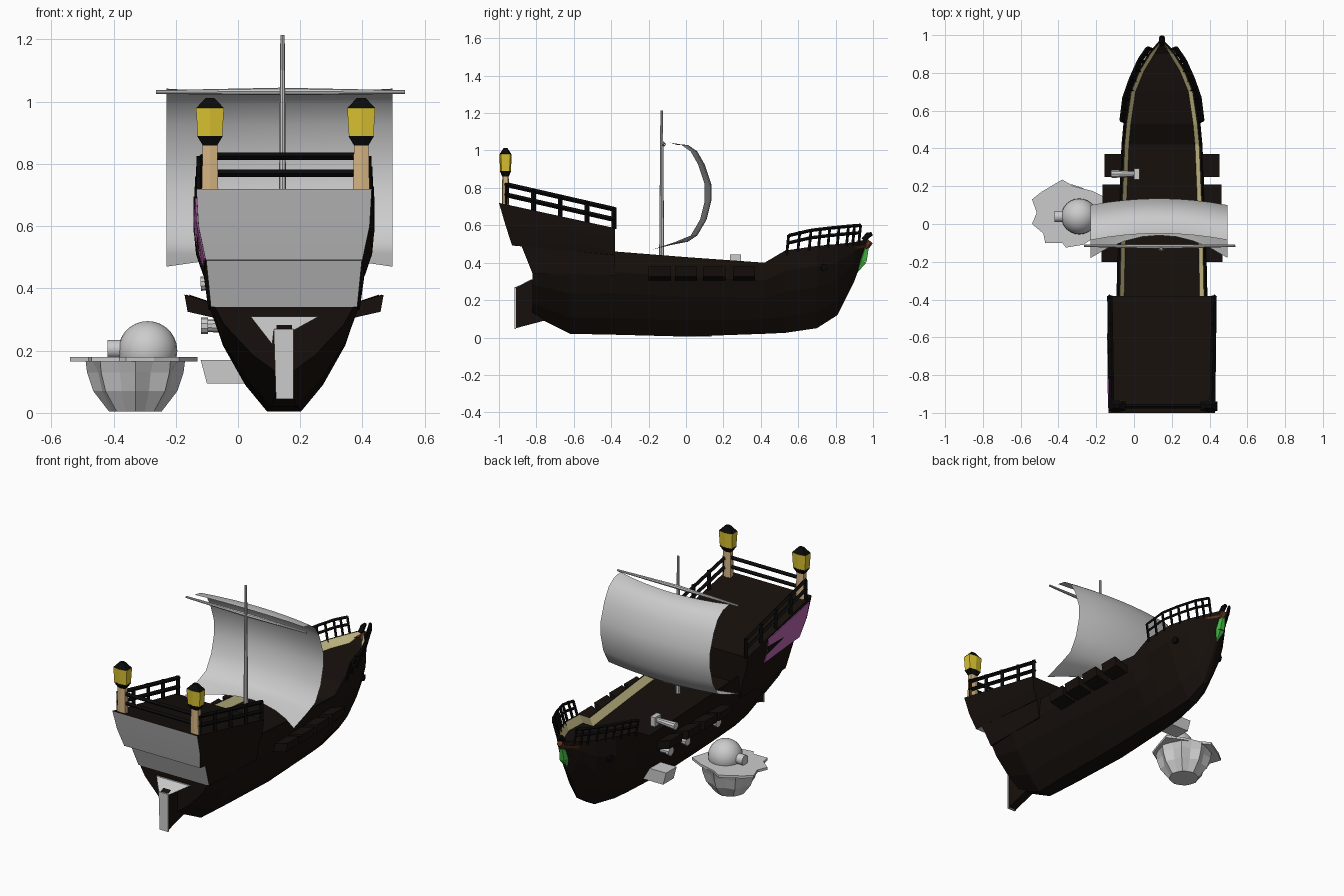
import bpy, bmesh, math
from mathutils import Vector

if "Cube" in bpy.data.objects:
    bpy.data.objects.remove(bpy.data.objects["Cube"])

CX = 0.148  # ship centreline


def mat(name, r, g, b):
    m = bpy.data.materials.new(name)
    m.diffuse_color = (r, g, b, 1)
    m.use_nodes = True
    m.node_tree.nodes["Principled BSDF"].inputs["Base Color"].default_value = m.diffuse_color
    return m


WOOD = mat("dark_wood", .008, .005, .0035)
BLACK = mat("black", .003, .003, .003)
CREAM = mat("cream", .75, .66, .32)
YELLOW = mat("yellow", .7, .54, .03)
TAN = mat("tan", .65, .45, .22)
PINK = mat("pink", .5, .13, .45)
GREEN = mat("green", .06, .5, .06)
BROWN = mat("brown", .1, .03, .01)
GREY = mat("grey", .8, .8, .8)


def finish(name, bm, mats=(), smooth=None):
    bmesh.ops.recalc_face_normals(bm, faces=bm.faces)
    me = bpy.data.meshes.new(name)
    bm.to_mesh(me)
    bm.free()
    for m in mats:
        me.materials.append(m)
    ob = bpy.data.objects.new(name, me)
    bpy.context.collection.objects.link(ob)
    if smooth:
        bpy.ops.object.select_all(action='DESELECT')
        ob.select_set(True)
        bpy.context.view_layer.objects.active = ob
        bpy.ops.object.shade_smooth_by_angle(angle=math.radians(smooth))
    return ob


def loft(bm, rings, seg_mat={}, caps=True):
    vs = [[bm.verts.new(p) for p in r] for r in rings]
    n = len(vs[0])
    for a, b in zip(vs, vs[1:]):
        for i in range(n):
            j = (i + 1) % n
            bm.faces.new((a[i], a[j], b[j], b[i])).material_index = seg_mat.get(i, 0)
    if caps:
        bm.faces.new(vs[0])
        bm.faces.new(vs[-1])


def bar(bm, p, q, r1, r2=None, n=4, idx=0):
    p, q = Vector(p), Vector(q)
    d = q - p
    m = d.to_track_quat('Z', 'Y').to_matrix().to_4x4()
    m.translation = (p + q) / 2
    r = bmesh.ops.create_cone(bm, cap_ends=True, segments=n, radius1=r1,
                              radius2=r1 if r2 is None else r2, depth=d.length, matrix=m)
    for f in {f for v in r['verts'] for f in v.link_faces}:
        f.material_index = idx


def box(bm, lo, hi):
    loft(bm, [[(lo[0], lo[1], z), (hi[0], lo[1], z), (hi[0], hi[1], z), (lo[0], hi[1], z)]
              for z in (lo[2], hi[2])])


# Hull: stations (y, keel z, top z, keel half width, top half width)
stations = [(-.82, .12, .45, .01, .225), (-.62, .02, .45, .04, .23), (-.38, .015, .46, .05, .23),
            (0, .005, .43, .055, .222), (.42, .02, .40, .05, .205), (.53, .025, .465, .045, .195),
            (.7, .05, .49, .03, .17), (.81, .12, .5, .012, .125), (.9, .3, .51, .008, .07),
            (.965, .49, .525, .004, .014)]
bm = bmesh.new()
rings = []
for y, zk, zt, wk, wt in stations:
    side = [(wk + (wt - wk) * f, zk + (zt - zk) * t)
            for f, t in ((0, 0), (.42, .2), (.85, .5), (1.06, .75), (1, 1))]
    side += [(max(wt - .008, .003), zt), (max(wt - .03, .002), zt - min(.045, (zt - zk) / 2))]
    rings.append([(CX + w, y, z) for w, z in side] + [(CX - w, y, z) for w, z in side[::-1]])
loft(bm, rings, {5: 1, 7: 1})
finish("hull", bm, (WOOD, CREAM))

# Stern castle: levels (back y, back z, front z, half width); aft faces grey
bm = bmesh.new()
rings = []
for yb, zb, zf, w in ((-.82, .34, .33, .235), (-.88, .49, .44, .25), (-.93, .492, .442, .252),
                      (-.965, .6, .51, .275), (-1, .72, .585, .282)):
    rings.append([(CX - w, yb, zb), (CX + w, yb, zb), (CX + w + .008, -.38, zf), (CX - w - .008, -.38, zf)])
loft(bm, rings, {0: 1})
finish("stern_castle", bm, (WOOD, GREY), smooth=30)

# Coloured panel on the port quarter
bm = bmesh.new()
loft(bm, [[(CX - .252 - o, -.92, .495), (CX - .276 - o, -.955, .61), (CX - .28 - o, -.975, .69),
           (CX - .285 - o, -.58, .62), (CX - .278 - o, -.58, .55), (CX - .257 - o, -.58, .47)] for o in (0, .006)])
finish("quarter_panel", bm, (PINK,))

# Rudder with pale aft edge and flared top
bm = bmesh.new()
loft(bm, [[(x, -.91, .05), (x, -.91, .27), (x, -.82, .31), (x, -.72, .1)] for x in (.123, .173)])
finish("rudder", bm, (WOOD,))
bm = bmesh.new()
loft(bm, [[(.122, y, .045), (.178, y, .045), (.178, y, .27), (.115, y, .27)] for y in (-.917, -.908)])
loft(bm, [[(.04, -.83 + o, .31), (.26, -.83 + o, .31), (.178, -.915 + o, .265), (.115, -.915 + o, .265),
           (.11, -.9 + o, .22)] for o in (0, .012)])
finish("rudder_edge", bm)

# Stern railing
bm = bmesh.new()
for s in (-1, 1):
    for k in (.05, .105):
        bar(bm, (CX + s * .265, -.97, .715 + k), (CX + s * .275, -.38, .58 + k), .013)
    for i in range(5):
        t = i / 4
        w = .268 + .01 * t
        p = Vector((CX + s * w, -.96 + .575 * t, .71 - .13 * t))
        bar(bm, p, p + Vector((0, 0, .115)), .013)
for z in (.77, .825):
    bar(bm, (CX - .26, -.965, z), (CX + .26, -.965, z), .012)
finish("stern_railing", bm, (BLACK,))

# Bow railing, leaning outward
bm = bmesh.new()
pts = [(.195, .54, .475), (.18, .66, .488), (.145, .76, .5), (.1, .86, .51), (.055, .925, .515)]
for s in (-1, 1):
    P = [Vector((CX + s * w, y, z)) for w, y, z in pts]

    def up(p, k):
        return p + Vector((s * .25 * k, .1 * k, k - .015 * (p.y < .55)))
    for k in (.045, .085):
        for a, b in zip(P, P[1:]):
            bar(bm, up(a, k), up(b, k), .009)
    for p in P + [(a + b) / 2 for a, b in zip(P, P[1:])]:
        bar(bm, up(p, -.02), up(p, .087), .008)
finish("bow_railing", bm, (BLACK,))

# Stern lanterns
for s in (-1, 1):
    x, y = CX + .005 + s * .243, -.965
    bm = bmesh.new()
    for z0, z1, r0, r1, i in ((.7, .86, .03, .026, 0), (.86, .89, .026, .046, 1), (.89, .98, .044, .05, 2),
                              (.98, 1.012, .049, .016, 1)):
        ring = [[(x + sx * r * k, y + sy * r * .66, z) for sx, sy, k in
                 ((-1, -.75, .9), (0, -1, 1), (1, -.75, .9), (1, .75, .9), (0, 1, 1), (-1, .75, .9))]
                for z, r in ((z0, r0), (z1, r1))]
        n0 = len(bm.faces)
        loft(bm, ring)
        bm.faces.ensure_lookup_table()
        for f in bm.faces[n0:]:
            f.material_index = i
    finish("lantern", bm, (TAN, BLACK, YELLOW))

# Mast and yard
bm = bmesh.new()
bar(bm, (.143, -.13, .38), (.143, -.13, 1.215), .014, .007, 8)
for s in (-1, 1):
    bar(bm, (.136, -.12, 1.033), (.136 + s * .4, -.115, 1.031), .012, .006, 8)
finish("mast_and_yard", bm, smooth=40)

# Billowing sail
prof = [(-.05, 1.03), (.01, 1.03), (.06, .995), (.1, .925), (.135, .82), (.135, .73), (.11, .63),
        (.06, .545), (.01, .512), (-.06, .5)]
bm = bmesh.new()
N = 8
grid = []
for k, (y, z) in enumerate(prof):
    row = []
    for i in range(N + 1):
        u = i / N * 2 - 1
        dy = .035 * u * u + (.085 * u * u if k == 9 else .03 * u * u if k == 8 else 0)
        dz = .03 * u * u if k == 9 else -.012 * u * u if k == 0 else 0
        row.append(bm.verts.new((.133 + .363 * u, y - dy, z - dz)))
    grid.append(row)
for a, b in zip(grid, grid[1:]):
    for i in range(N):
        bm.faces.new((a[i], a[i + 1], b[i + 1], b[i]))
finish("sail", bm, smooth=50)

# Gun port hoods on both sides, guns on the port side
bm = bmesh.new()
guns = bmesh.new()
for y, o in ((-.14, .32), (.0, .32), (.15, .315), (.31, .305)):
    for s in (-1, 1):
        loft(bm, [[(CX + s * w, yy, z) for w, z in ((o, .38), (o - .01, .325), (.2, .3), (.2, .345))]
                  for yy in (y - .06, y + .06)])
    if y:
        bar(guns, (CX - .15, y, .28), (CX - .25, y, .28), .024, .02, 10)
        bar(guns, (CX - .245, y, .28), (CX - .267, y, .28), .026, .026, 10)
finish("gun_port_hoods", bm, (WOOD,))
# deck gun with breech block, and the loose carriage
bar(guns, (.03, .265, .42), (-.12, .265, .415), .014, .023, 10)
box(guns, (.0, .235, .39), (.03, .295, .445))
loft(guns, [[(-.12, y, .17), (-.1, y, .095), (.05, y, .095), (.05, y, .17)] for y in (.26, .36)])
finish("guns", guns, smooth=35)

# Hawse rings
for s in (-1, 1):
    bm = bmesh.new()
    bar(bm, (CX + s * .13, .73, .375), (CX + s * .172, .74, .375), .02, .02, 8)
    finish("hawse_ring", bm, (BLACK,))

# Figurehead: green body, brown arms and head, dark curl
bm = bmesh.new()
bar(bm, (CX, .915, .35), (CX, .945, .41), .004, .026, 5)
bar(bm, (CX, .945, .41), (CX, .965, .485), .026, .016, 5)
for s in (-1, 1):
    bar(bm, (CX, .965, .495), (CX + s * .07, .9, .48), .013, .008, 5, 1)
bar(bm, (CX, .955, .48), (CX, .985, .515), .02, .018, 6, 1)
bar(bm, (CX, .95, .52), (CX, .975, .55), .016, .014, 6, 2)
bar(bm, (CX, .97, .545), (CX, .995, .555), .016, .01, 6, 2)
finish("figurehead", bm, (GREEN, BROWN, BLACK))

# Lobed tub beside the ship, jagged rim plate, ball with cap
bm = bmesh.new()
bx, by = -.33, .05
rings = []
for z, r, k in ((0.005, .085, .95), (.07, .135, .85), (.13, .155, .83), (.17, .16, .95)):
    rings.append([(bx + r * (k if i % 2 else 1) * math.cos(i * math.pi / 8),
                   by + r * (k if i % 2 else 1) * math.sin(i * math.pi / 8), z) for i in range(16)])
loft(bm, rings)
rim = [(-.54, .13), (-.49, .17), (-.38, .235), (-.32, .2), (-.22, .175), (-.13, .13), (-.16, .03), (-.19, -.06),
       (-.27, -.11), (-.36, -.125), (-.38, -.1), (-.47, -.1), (-.48, -.05), (-.54, 0), (-.515, .06)]
loft(bm, [[(x, y, z) for x, y in rim] for z in (.165, .18)])
finish("tub", bm)
bm = bmesh.new()
ball = bmesh.ops.create_uvsphere(bm, u_segments=24, v_segments=14, radius=.095)
bmesh.ops.translate(bm, verts=ball['verts'], vec=(-.29, .04, .2))
bar(bm, (-.35, .04, .205), (-.42, .04, .205), .03, .03, 12)
finish("ball", bm, smooth=40)
